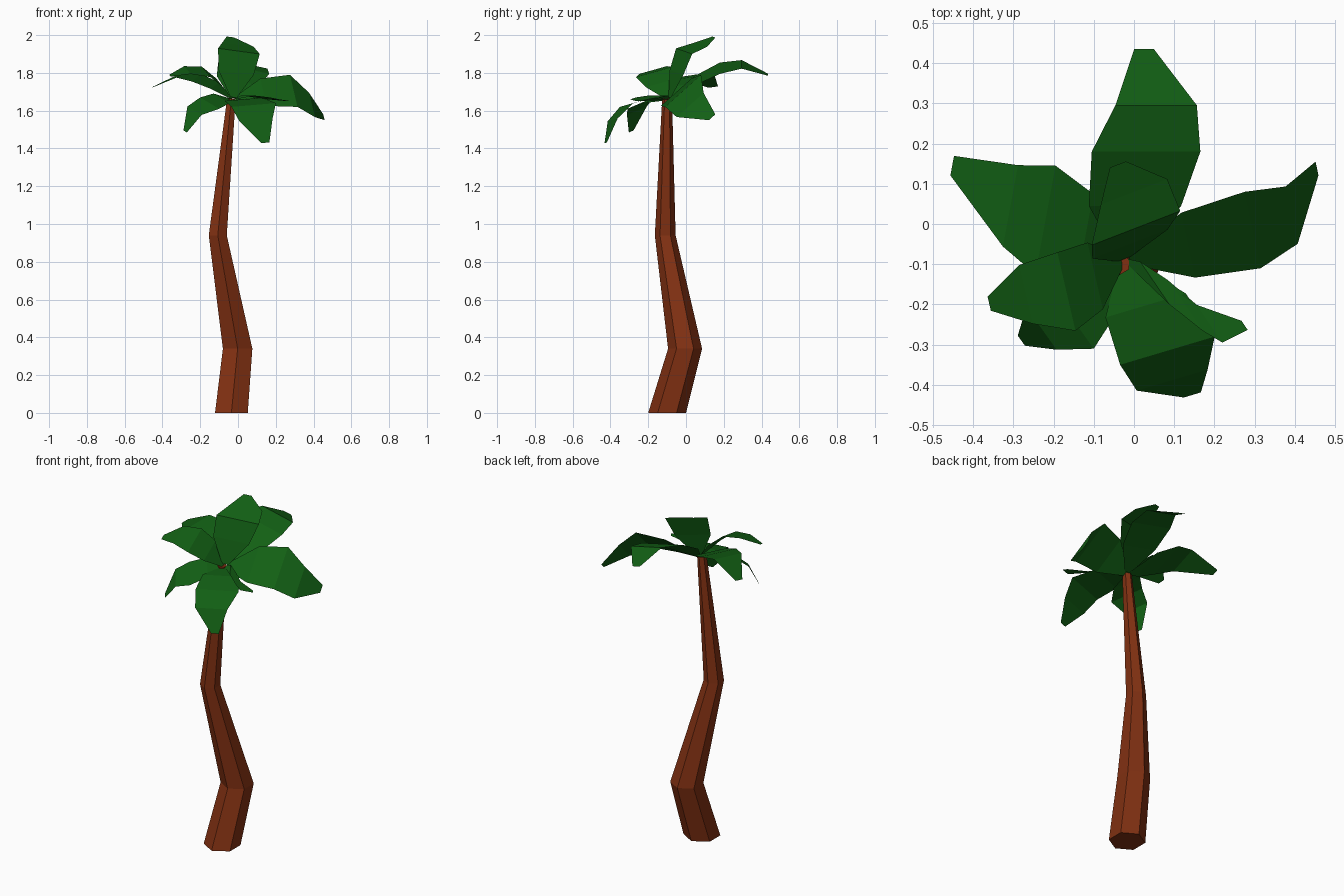
import bpy, bmesh, math
from mathutils import Vector

old = bpy.data.objects.get("Cube")
if old:
    bpy.data.objects.remove(old, do_unlink=True)


def make_material(name, colour):
    mat = bpy.data.materials.new(name)
    mat.use_nodes = True
    mat.diffuse_color = (*colour, 1)
    shader = next(n for n in mat.node_tree.nodes if n.type == "BSDF_PRINCIPLED")
    shader.inputs["Base Color"].default_value = (*colour, 1)
    shader.inputs["Roughness"].default_value = 0.9
    return mat


def make_object(name, bm, material):
    mesh = bpy.data.meshes.new(name)
    bm.to_mesh(mesh)
    bm.free()
    mesh.materials.append(material)
    obj = bpy.data.objects.new(name, mesh)
    bpy.context.collection.objects.link(obj)
    return obj


bark = make_material("bark_brown", (0.22, 0.03, 0.006))
leaf_green = make_material("leaf_green", (0.006, 0.115, 0.007))


# Crooked six-sided trunk, lofted through horizontal rings
def make_trunk(rings, sides=6):
    bm = bmesh.new()
    loops = []
    for x, y, z, radius in rings:
        loop = []
        for i in range(sides):
            a = math.tau * i / sides
            loop.append(bm.verts.new((x + radius * math.sin(a), y + radius * math.cos(a), z)))
        loops.append(loop)
    for low, high in zip(loops, loops[1:]):
        for i in range(sides):
            j = (i + 1) % sides
            bm.faces.new((low[i], low[j], high[j], high[i]))
    bm.faces.new(loops[0])
    bm.faces.new(loops[-1])
    bmesh.ops.recalc_face_normals(bm, faces=bm.faces)
    return make_object("trunk", bm, bark)


make_trunk([
    (-0.035, -0.1, 0, 0.1),
    (-0.002, -0.005, 0.34, 0.09),
    (-0.107, -0.11, 0.94, 0.055),
    (-0.035, -0.1, 1.665, 0.026),
])

# Fronds: each a folded strip from the crown through middle, outer and tip rows
CROWN = Vector((-0.025, -0.09, 1.66))
ROW_WIDTHS = (0.15, 0.85, 1, 0.75, 0.18)


def make_frond(name, middle, outer, tip, across):
    middle, outer, tip, across = map(Vector, (middle, outer, tip, across))
    start = CROWN.lerp(middle, 0.04)
    inner = CROWN.lerp(middle, 0.5) + Vector((0, 0, 0.015))
    bm = bmesh.new()
    rows = []
    for centre, width in zip((start, inner, middle, outer, tip), ROW_WIDTHS):
        half = across * width / 2
        rows.append((bm.verts.new(centre - half), bm.verts.new(centre + half)))
    for (a, b), (c, d) in zip(rows, rows[1:]):
        bm.faces.new((a, b, d, c))
    # Keep the upper side of the strip facing the sky
    bm.normal_update()
    if sum(f.normal.z for f in bm.faces) < 0:
        bmesh.ops.reverse_faces(bm, faces=bm.faces)
    return make_object(name, bm, leaf_green)


make_frond("back_frond", (0.03, 0.18, 1.825), (0.055, 0.295, 1.845),
           (0.025, 0.435, 1.79), (0.27, 0, -0.06))
make_frond("upright_frond", (0.005, -0.01, 1.915), (0, 0.08, 1.95),
           (-0.04, 0.148, 1.99), (0.22, 0.085, -0.03))
make_frond("back_right_frond", (-0.22, 0.01, 1.775), (-0.307, 0.045, 1.79),
           (-0.452, 0.145, 1.725), (-0.05, -0.27, -0.04))
make_frond("left_frond", (0.295, -0.015, 1.705), (0.392, 0.022, 1.63),
           (0.455, 0.138, 1.565), (-0.04, 0.19, 0.17))
make_frond("front_left_frond", (0.128, -0.203, 1.67), (0.188, -0.248, 1.66),
           (0.275, -0.252, 1.65), (0.085, -0.125, 0))
make_frond("right_frond", (-0.168, -0.168, 1.805), (-0.268, -0.175, 1.815),
           (-0.36, -0.198, 1.785), (0.045, -0.195, -0.055))
make_frond("front_frond", (0.083, -0.315, 1.63), (0.095, -0.388, 1.552),
           (0.145, -0.425, 1.43), (0.235, 0.07, 0.02))
make_frond("front_right_frond", (-0.15, -0.24, 1.64), (-0.23, -0.26, 1.6),
           (-0.28, -0.29, 1.49), (0.1, -0.14, -0.06))
